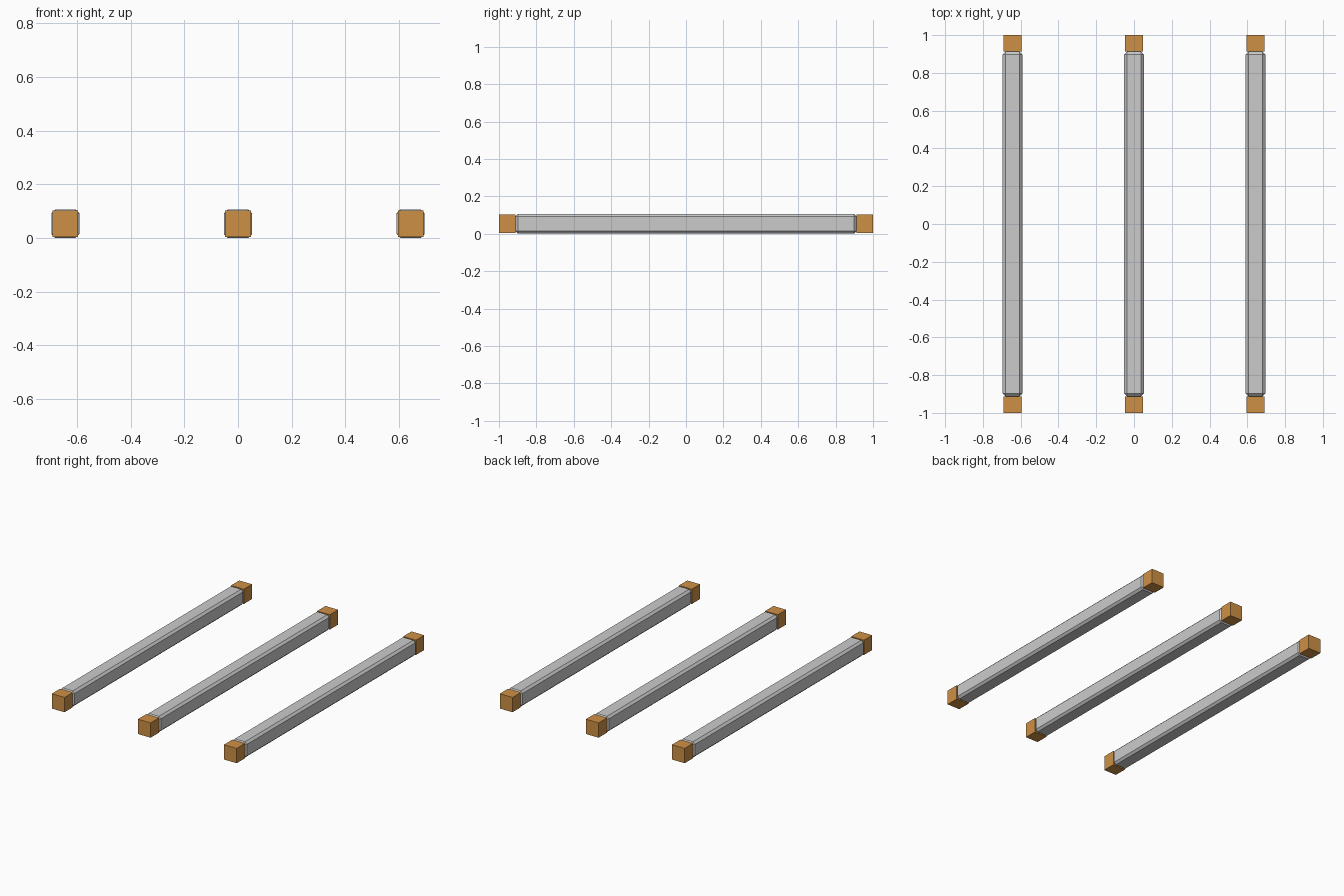
import bpy, bmesh
from mathutils import Matrix, Vector

if "Cube" in bpy.data.objects:
    bpy.data.objects.remove(bpy.data.objects["Cube"])


def box(name, center, size, bevel=0.0, mat=None):
    bm = bmesh.new()
    bmesh.ops.create_cube(bm, size=1.0,
                          matrix=Matrix.Translation(Vector(center)) @ Matrix.Diagonal((*size, 1.0)))
    if bevel:
        bmesh.ops.bevel(bm, geom=bm.edges[:], offset=bevel, segments=1,
                        profile=0.5, affect='EDGES')
    bmesh.ops.recalc_face_normals(bm, faces=bm.faces[:])
    mesh = bpy.data.meshes.new(name)
    bm.to_mesh(mesh)
    bm.free()
    if mat:
        mesh.materials.append(mat)
    obj = bpy.data.objects.new(name, mesh)
    bpy.context.collection.objects.link(obj)
    return obj


orange = bpy.data.materials.new("orange_cap")
orange.diffuse_color = (0.62, 0.28, 0.06, 1.0)
orange.use_nodes = True
orange.node_tree.nodes["Principled BSDF"].inputs["Base Color"].default_value = orange.diffuse_color

SPACING = 0.643
HEIGHT = 0.106
Z = HEIGHT / 2

for label, x in (("left", -SPACING), ("middle", 0.0), ("right", SPACING)):
    # chamfered grey bar
    box(f"{label}_bar", (x, 0, Z), (0.104, 1.824, HEIGHT), bevel=0.014)
    # square orange caps at both ends
    for end, s in (("front", -1), ("back", 1)):
        box(f"{label}_{end}_cap", (x, s * 0.956, Z), (0.095, 0.088, 0.1), mat=orange)
